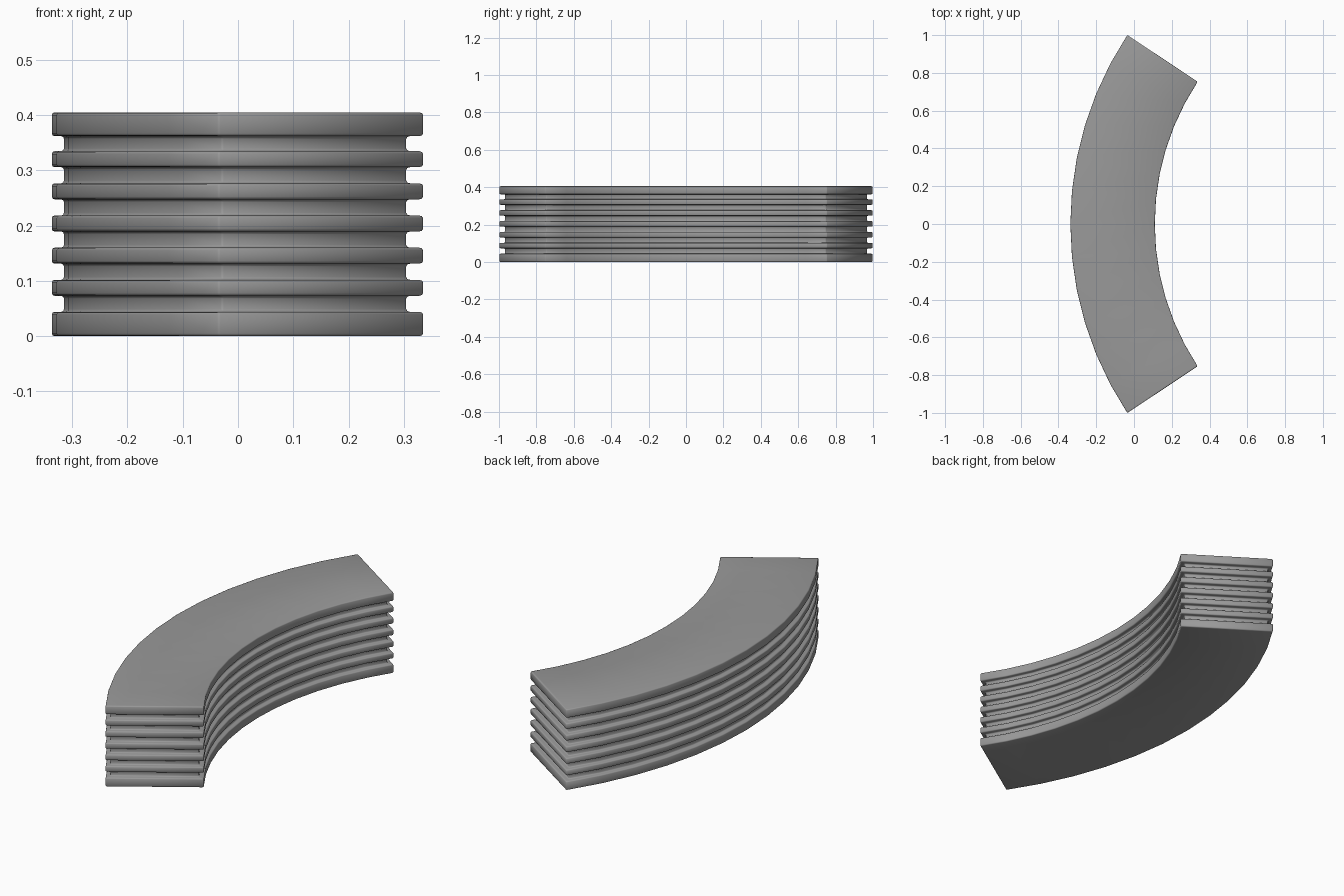
import bpy, bmesh
from math import sin, cos, radians

if "Cube" in bpy.data.objects:
    bpy.data.objects.remove(bpy.data.objects["Cube"])

CX, R_OUT, R_IN = 1.472, 1.809, 1.362    # arc centre and radii
HALF, SEG = radians(33.57), 12           # half sweep and facets
INSET, BEV = 0.022, 0.005                # groove depth, edge rounding
M = BEV * 0.293                          # midpoint of a rounded edge

# Vertical profile as (inset, height): seven slabs with grooves between
slabs = [(0, 0.044)] + [(0.073 + 0.0582 * i, 0.102 + 0.0582 * i) for i in range(5)] + [(0.362, 0.405)]
profile = []
for i, (z0, z1) in enumerate(slabs):
    if i:
        profile += [(INSET, z0 - BEV), (INSET - M, z0 - M), (INSET - BEV, z0)]
    profile += [(BEV, z0), (M, z0 + M), (0, z0 + BEV),
                (0, z1 - BEV), (M, z1 - M), (BEV, z1)]
    if i < len(slabs) - 1:
        profile += [(INSET - BEV, z1), (INSET - M, z1 + M), (INSET, z1 + BEV)]


def arc(bm, radius, inset, inward, z):
    """Row of vertices along the curve, ends pulled in, end corners chamfered."""
    c = 0.004
    end = [(radius + inward * c, -HALF, inset), (radius, -HALF, inset + c)]
    pts = end + [(radius, HALF * (2 * k / SEG - 1), 0) for k in range(1, SEG)]
    pts += [(r, -a, d) for r, a, d in reversed(end)]
    row = []
    for r, a, d in pts:
        s = 1 if a > 0 else -1
        x = CX - r * cos(a) - d * sin(HALF)
        y = r * sin(a) - s * d * cos(HALF)
        row.append(bm.verts.new((x, y, z)))
    return row


bm = bmesh.new()
rings = []
for d, z in profile:
    rings.append(arc(bm, R_OUT - d, d, -1, z) + arc(bm, R_IN + d, d, 1, z)[::-1])

# Side walls
n = len(rings[0])
for a, b in zip(rings, rings[1:]):
    for k in range(n):
        m = (k + 1) % n
        bm.faces.new((a[k], a[m], b[m], b[k]))

# Top and bottom caps
for ring in (rings[0], rings[-1]):
    for k in range(n // 2 - 1):
        bm.faces.new((ring[k], ring[k + 1], ring[n - 2 - k], ring[n - 1 - k]))

bmesh.ops.recalc_face_normals(bm, faces=bm.faces)
mesh = bpy.data.meshes.new("curved_slab_stack")
bm.to_mesh(mesh)
bm.free()
stack = bpy.data.objects.new("curved_slab_stack", mesh)
bpy.context.collection.objects.link(stack)
bpy.context.view_layer.objects.active = stack
stack.select_set(True)
bpy.ops.object.shade_smooth_by_angle(angle=radians(50))

# Dark grey finish
grey = bpy.data.materials.new("dark_grey")
grey.diffuse_color = (0.32, 0.32, 0.32, 1)
grey.use_nodes = True
grey.node_tree.nodes["Principled BSDF"].inputs["Base Color"].default_value = grey.diffuse_color
mesh.materials.append(grey)
